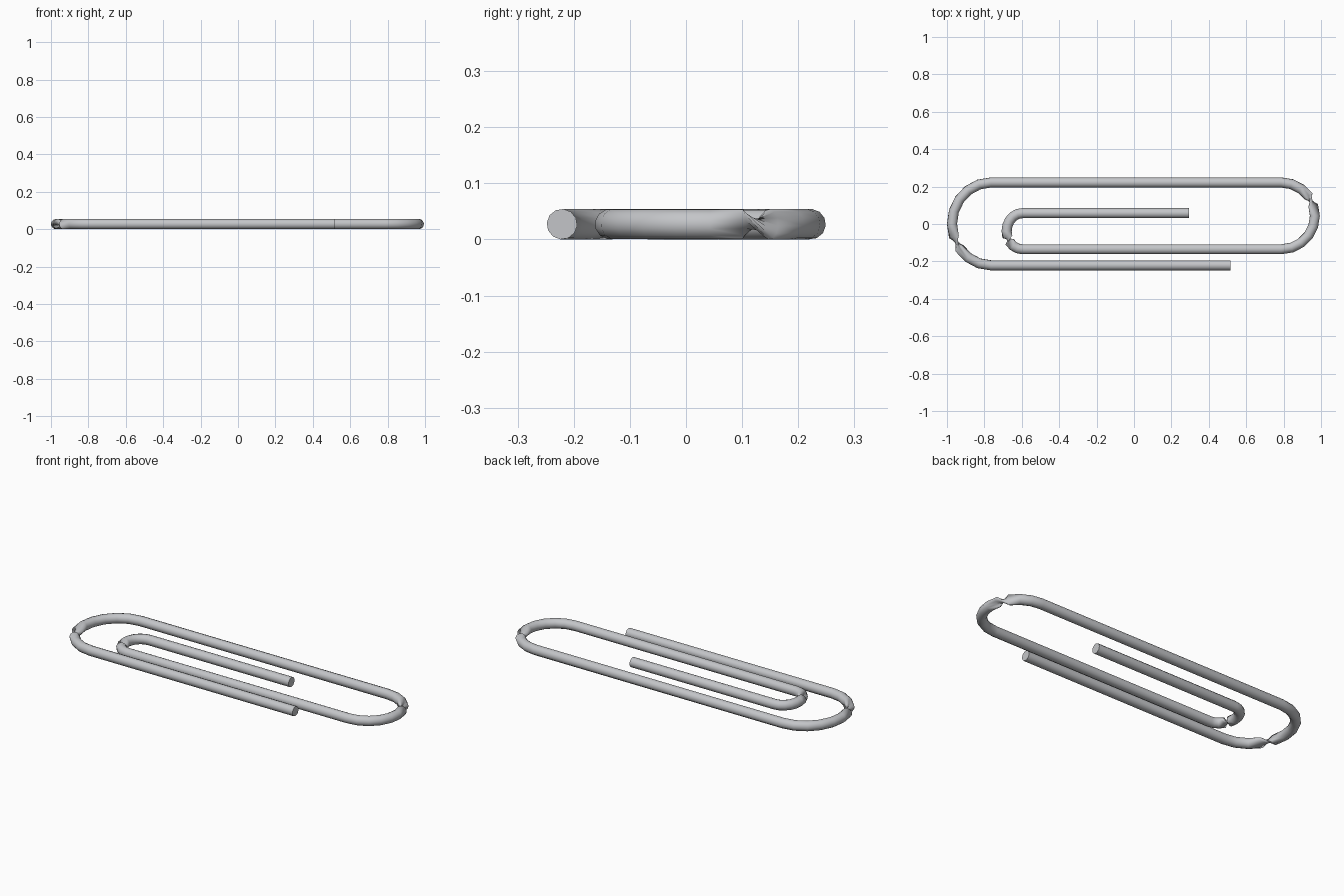
import bpy, bmesh
from math import sin, cos, pi, radians
from mathutils import Vector

cube = bpy.data.objects.get("Cube")
if cube:
    bpy.data.objects.remove(cube)

R = 0.0272          # wire radius
SIDES = 12          # sides of the wire
STEPS = 10          # segments in each bend
TWIST = radians(168)  # roll at the crimp in each bend

# Heights (y) of the four parallel runs of wire
INNER, MIDDLE, BACK, FRONT = 0.058, -0.135, 0.222, -0.221

steel = bpy.data.materials.new("steel_grey")
steel.use_nodes = True
colour = (0.55, 0.56, 0.58, 1)
steel.diffuse_color = colour
steel.node_tree.nodes["Principled BSDF"].inputs["Base Color"].default_value = colour

# Path as (point, direction, roll)
path = []
roll = 0.0


def bend(cx, rx, y_from, y_to):
    """Half-ellipse bend; the wire is crimped between its steps 6 and 7."""
    global roll
    cy, ry = (y_from + y_to) / 2, (y_to - y_from) / 2
    for i in range(STEPS + 1):
        if i == 7:
            roll += TWIST
        a = pi * i / STEPS
        point = Vector((cx + rx * sin(a), cy - ry * cos(a), R))
        direction = Vector((rx * cos(a), ry * sin(a), 0)).normalized()
        path.append((point, direction, roll))


def wire_end(x, y, direction):
    path.append((Vector((x, y, R)), Vector((direction, 0, 0)), roll))


wire_end(0.295, INNER, -1)
bend(-0.597, -0.084, INNER, MIDDLE)
bend(0.787, 0.18, MIDDLE, BACK)
bend(-0.765, -0.208, BACK, FRONT)
wire_end(0.515, FRONT, 1)

# Sweep the round section along the path
bm = bmesh.new()
up = Vector((0, 0, 1))
rings = []
for point, direction, turn in path:
    side = direction.cross(up)
    ring = []
    for k in range(SIDES):
        a = 2 * pi * k / SIDES + turn
        ring.append(bm.verts.new(point + R * (cos(a) * up + sin(a) * side)))
    rings.append(ring)
for a, b in zip(rings, rings[1:]):
    for k in range(SIDES):
        n = (k + 1) % SIDES
        bm.faces.new((a[k], b[k], b[n], a[n])).smooth = True

# Flat caps on the cut ends
bm.faces.new(rings[0])
bm.faces.new(rings[-1][::-1])
bmesh.ops.recalc_face_normals(bm, faces=bm.faces)

mesh = bpy.data.meshes.new("bent_wire_clip")
bm.to_mesh(mesh)
bm.free()
mesh.materials.append(steel)
clip = bpy.data.objects.new("bent_wire_clip", mesh)
bpy.context.collection.objects.link(clip)
